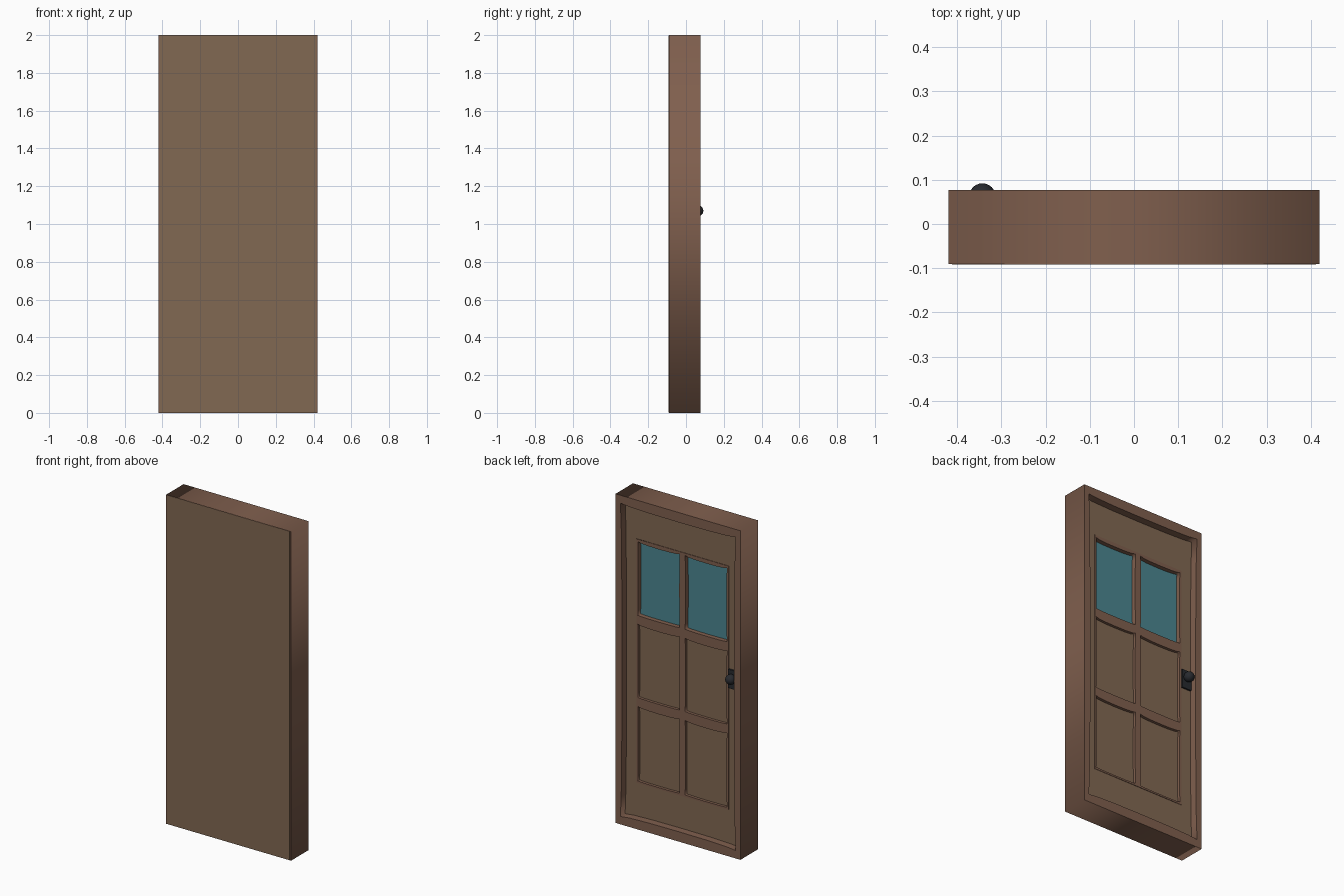
import bpy
import math

if "Cube" in bpy.data.objects:
    bpy.data.objects.remove(bpy.data.objects["Cube"])


def material(name, rgb):
    m = bpy.data.materials.new(name)
    m.diffuse_color = (*rgb, 1)
    m.use_nodes = True
    m.node_tree.nodes["Principled BSDF"].inputs["Base Color"].default_value = m.diffuse_color
    return m


FRAME = material("frame_wood", (0.216, 0.115, 0.076))
DOOR = material("door_wood", (0.22, 0.138, 0.084))
GLASS = material("glass", (0.07, 0.24, 0.28))
IRON = material("dark_iron", (0.021, 0.023, 0.028))


def box(name, x0, x1, y0, y1, z0, z1, mat):
    bpy.ops.mesh.primitive_cube_add(size=1, location=((x0 + x1) / 2, (y0 + y1) / 2, (z0 + z1) / 2))
    ob = bpy.context.object
    ob.name = name
    ob.scale = (x1 - x0, y1 - y0, z1 - z0)
    bpy.ops.object.transform_apply(location=False, rotation=False, scale=True)
    ob.data.materials.append(mat)
    return ob


def bowed_rect(x0, x1, z0, z1, side=0.0, top=0.0, bottom=0.0):
    """Rectangle loop whose edges bow: side = inward, top / bottom = z offset."""
    ts = [(0, 0), (0.08, 0.55), (0.25, 0.9), (0.5, 1), (0.75, 0.9), (0.92, 0.55)]
    w, h = x1 - x0, z1 - z0
    pts = [(x0 + w * t, z0 + bottom * k) for t, k in ts]
    pts += [(x1 - side * k, z0 + h * t) for t, k in ts]
    pts += [(x1 - w * t, z1 + top * k) for t, k in ts]
    pts += [(x0 + side * k, z1 - h * t) for t, k in ts]
    return pts


def plate(name, loops, y0, y1, mat):
    """Flat board from an outline plus holes, thick from y0 to y1."""
    cu = bpy.data.curves.new(name, 'CURVE')
    cu.dimensions = '2D'
    cu.fill_mode = 'BOTH'
    cu.extrude = (y1 - y0) / 2
    for pts in loops:
        sp = cu.splines.new('POLY')
        sp.points.add(len(pts) - 1)
        for p, (x, z) in zip(sp.points, pts):
            p.co = (x, z, 0, 1)
        sp.use_cyclic_u = True
    ob = bpy.data.objects.new(name, cu)
    bpy.context.collection.objects.link(ob)
    ob.location.y = (y0 + y1) / 2
    ob.rotation_euler.x = math.pi / 2
    cu.materials.append(mat)
    bpy.ops.object.select_all(action='DESELECT')
    ob.select_set(True)
    bpy.context.view_layer.objects.active = ob
    bpy.ops.object.convert(target='MESH')
    return bpy.context.object


def rect(x0, x1, z0, z1):
    return [(x0, z0), (x1, z0), (x1, z1), (x0, z1)]


FACE = 0.032      # door face depth
# Outer frame with softly bowed opening
plate("door_frame",
      [rect(-0.42, 0.42, 0, 2), bowed_rect(-0.387, 0.387, 0.048, 1.952, 0.01, -0.012, 0.012)],
      -0.0905, 0.077, FRAME)

# Door leaf: solid back board and a face with one big opening
box("door_back_board", -0.412, 0.412, -0.0915, 0.0, 0.001, 1.999, DOOR)
plate("door_face",
      [rect(-0.405, 0.405, 0.01, 1.99), rect(-0.305, 0.305, 0.265, 1.735)],
      -0.005, FACE, DOOR)

# Lattice with six bowed openings
columns = [(-0.3, -0.018), (0.018, 0.3)]
rows = [(0.272, 0.724), (0.778, 1.224), (1.278, 1.726)]
holes = [bowed_rect(x0, x1, z0, z1, 0.003, -0.01, -0.004)
         for x0, x1 in columns for z0, z1 in rows]
plate("lattice", [rect(-0.31, 0.31, 0.258, 1.74)] + holes, -0.004, FACE + 0.003, FRAME)

# Infill: wood panels below, glass panes on top
for x0, x1 in columns:
    side = "left" if x0 < 0 else "right"
    for i, (z0, z1) in enumerate(rows):
        top = i == 2
        box(("glass_pane_" if top else f"wood_panel_{i}_") + side,
            x0 - 0.004, x1 + 0.004, -0.003, 0.008 if top else 0.018,
            z0 - 0.007, z1 + 0.004, GLASS if top else DOOR)

# Knob with stem and back plate
box("knob_plate", -0.376, -0.311, FACE - 0.002, 0.042, 1.003, 1.117, IRON)
bpy.ops.mesh.primitive_cylinder_add(vertices=16, radius=0.013, depth=0.03,
                                    location=(-0.343, 0.05, 1.07), rotation=(math.pi / 2, 0, 0))
stem = bpy.context.object
stem.name = "knob_stem"
bpy.ops.mesh.primitive_uv_sphere_add(segments=20, ring_count=12, radius=0.03,
                                     location=(-0.343, 0.062, 1.07), rotation=(math.pi / 2, 0, 0))
knob = bpy.context.object
knob.name = "knob"
for ob in (stem, knob):
    ob.data.materials.append(IRON)
    bpy.ops.object.select_all(action='DESELECT')
    ob.select_set(True)
    bpy.context.view_layer.objects.active = ob
    bpy.ops.object.shade_smooth_by_angle(angle=math.radians(40))
